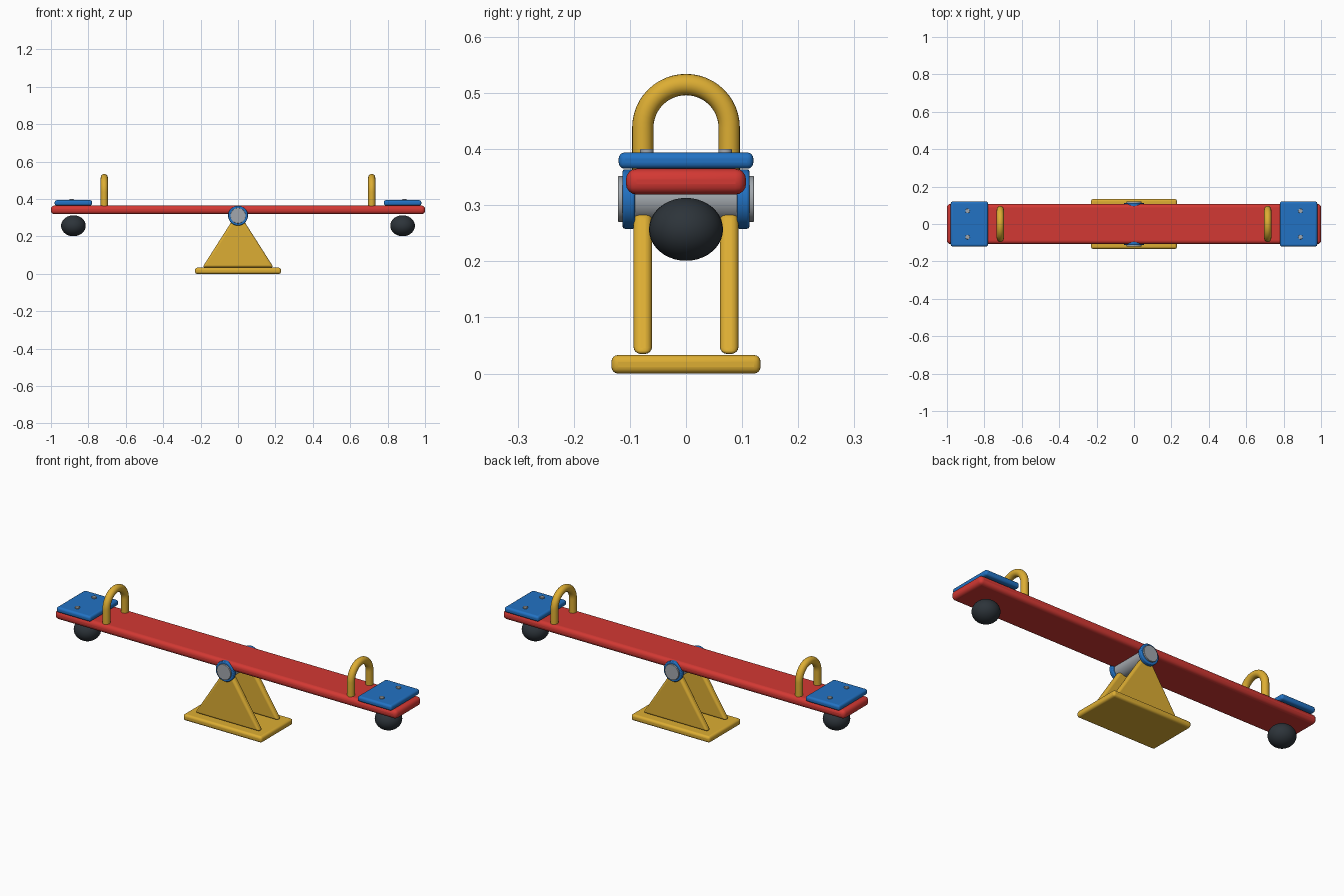
import bpy, bmesh, math
from mathutils import Matrix

cube = bpy.data.objects.get("Cube")
if cube:
    bpy.data.objects.remove(cube, do_unlink=True)


def material(name, rgb):
    m = bpy.data.materials.new(name)
    m.use_nodes = True
    m.diffuse_color = (*rgb, 1)
    bsdf = m.node_tree.nodes["Principled BSDF"]
    bsdf.inputs["Base Color"].default_value = (*rgb, 1)
    bsdf.inputs["Roughness"].default_value = 0.5
    return m


RED = material("red paint", (0.65, 0.04, 0.033))
BLUE = material("blue paint", (0.016, 0.17, 0.55))
YELLOW = material("yellow paint", (0.72, 0.42, 0.033))
STEEL = material("grey steel", (0.36, 0.39, 0.42))
RUBBER = material("dark rubber", (0.026, 0.034, 0.042))


def finish(name, bm, mat, bevel=0, segments=4):
    """Turn a bmesh into a smooth-shaded object with rounded edges."""
    bmesh.ops.recalc_face_normals(bm, faces=bm.faces)
    mesh = bpy.data.meshes.new(name)
    bm.to_mesh(mesh)
    bm.free()
    mesh.materials.append(mat)
    ob = bpy.data.objects.new(name, mesh)
    bpy.context.collection.objects.link(ob)
    if bevel:
        mod = ob.modifiers.new("rounded edges", "BEVEL")
        mod.width, mod.segments = bevel, segments
        mod.limit_method, mod.angle_limit = "ANGLE", math.radians(40)
    bpy.ops.object.select_all(action="DESELECT")
    ob.select_set(True)
    bpy.context.view_layer.objects.active = ob
    bpy.ops.object.shade_smooth_by_angle(angle=math.radians(35))
    return ob


def box(name, centre, size, mat, bevel):
    bm = bmesh.new()
    bmesh.ops.create_cube(bm, size=1, matrix=Matrix.Translation(centre) @ Matrix.Diagonal((*size, 1)))
    return finish(name, bm, mat, bevel)


def cylinder(name, centre, radius, depth, mat, bevel=0, along_y=False):
    bm = bmesh.new()
    turn = Matrix.Rotation(math.pi / 2 if along_y else 0, 4, "X")
    bmesh.ops.create_cone(bm, cap_ends=True, segments=32, radius1=radius, radius2=radius,
                          depth=depth, matrix=Matrix.Translation(centre) @ turn)
    return finish(name, bm, mat, bevel, 3)


def support(name, y):
    """Tapered upright plate, extruded along y."""
    bm = bmesh.new()
    outline = [(-0.19, 0.035), (0.19, 0.035), (0.03, 0.286), (-0.03, 0.286)]
    face = bm.faces.new([bm.verts.new((x, y - 0.0165, z)) for x, z in outline])
    out = bmesh.ops.extrude_face_region(bm, geom=[face])
    moved = [v for v in out["geom"] if isinstance(v, bmesh.types.BMVert)]
    bmesh.ops.translate(bm, verts=moved, vec=(0, 0.033, 0))
    return finish(name, bm, YELLOW, 0.012)


def handle(name, x):
    """Bent tube: two legs joined by a half circle."""
    reach, tube, steps, sides = 0.077, 0.019, 24, 20
    path = [(reach, 0.35, 0)]
    for i in range(steps + 1):
        a = math.pi * i / steps
        path.append((reach * math.cos(a), 0.438 + reach * math.sin(a), a))
    path.append((-reach, 0.35, math.pi))
    bm = bmesh.new()
    rings = []
    for y, z, a in path:
        ring = []
        for k in range(sides):
            t = math.tau * k / sides
            r = tube * math.cos(t)
            ring.append(bm.verts.new((x + tube * math.sin(t), y + r * math.cos(a), z + r * math.sin(a))))
        rings.append(ring)
    for p, q in zip(rings, rings[1:]):
        for k in range(sides):
            n = (k + 1) % sides
            bm.faces.new((p[k], p[n], q[n], q[k]))
    bm.faces.new(rings[0])
    bm.faces.new(rings[-1])
    return finish(name, bm, YELLOW)


def bumper(name, x):
    """Slightly flattened rubber ball under the plank end."""
    bm = bmesh.new()
    bmesh.ops.create_uvsphere(bm, u_segments=32, v_segments=20, radius=1,
                              matrix=Matrix.Translation((x, 0, 0.257)) @ Matrix.Diagonal((0.066, 0.066, 0.056, 1)))
    return finish(name, bm, RUBBER)


# Stand and pivot
box("base_plate", (0, 0, 0.0165), (0.46, 0.266, 0.033), YELLOW, 0.012)
cylinder("axle", (0, 0, 0.311), 0.041, 0.242, STEEL, 0.002, True)
for side, s in (("front", -1), ("back", 1)):
    support(side + "_support", s * 0.077)
    cylinder(side + "_axle_collar", (0, s * 0.102, 0.311), 0.053, 0.022, BLUE, 0.004, True)

# Plank
box("plank", (0, 0, 0.342), (2, 0.214, 0.046), RED, 0.019)

# Seats, handles and bumpers at both ends
for side, s in (("left", 1), ("right", -1)):
    box(side + "_seat", (s * 0.88, 0, 0.3795), (0.2, 0.24, 0.029), BLUE, 0.011)
    handle(side + "_handle", s * 0.715)
    bumper(side + "_bumper", s * 0.88)
    for end, e in (("front", -1), ("back", 1)):
        cylinder(f"{side}_seat_{end}_bolt", (s * 0.89, e * 0.07, 0.394), 0.012, 0.012, STEEL, 0.002)
